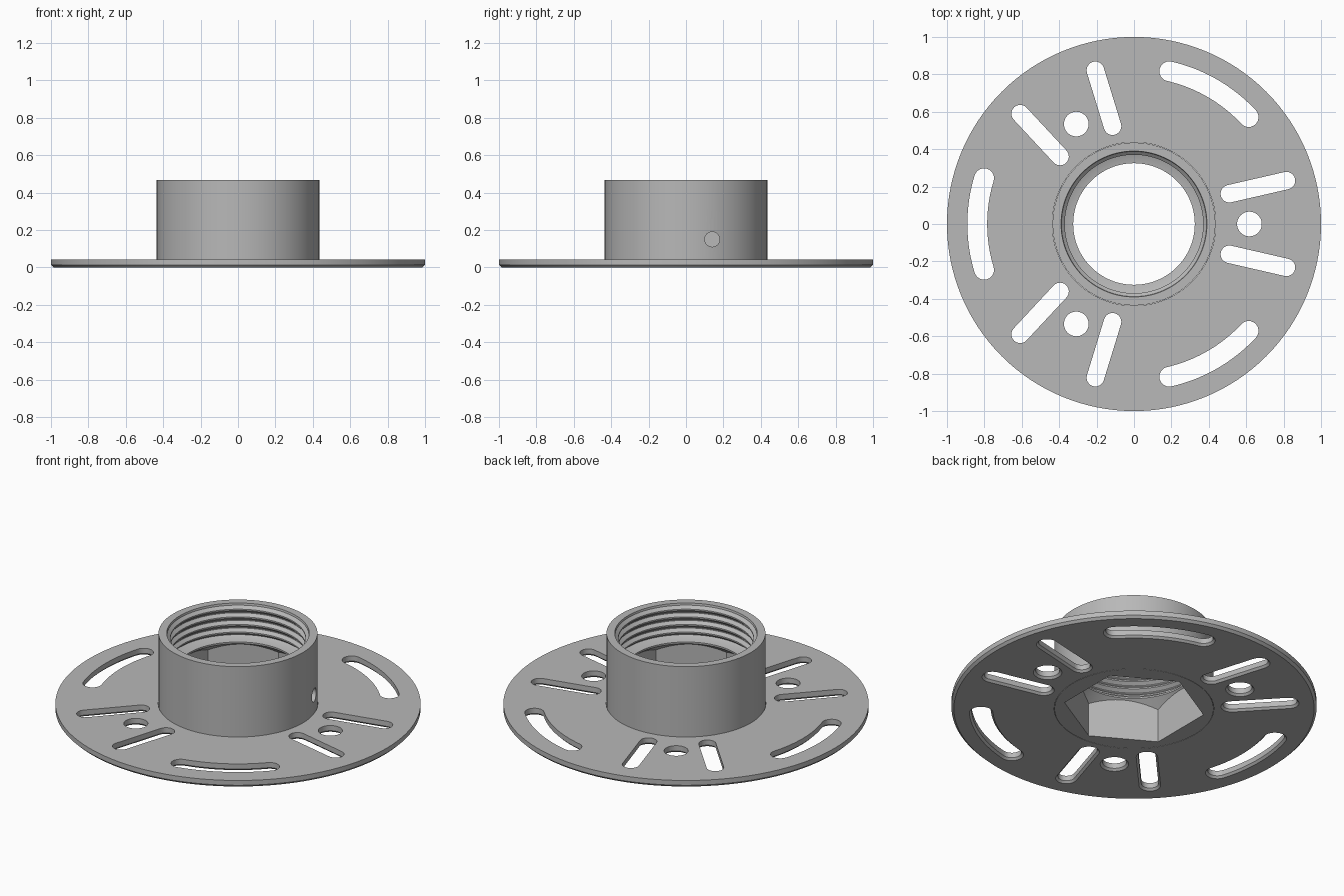
import bpy, bmesh
from math import sin, cos, pi, radians
from mathutils import Matrix

if "Cube" in bpy.data.objects:
    bpy.data.objects.remove(bpy.data.objects["Cube"])

metal = bpy.data.materials.new("grey_metal")
metal.use_nodes = True
metal.diffuse_color = (0.48, 0.48, 0.48, 1)
metal.node_tree.nodes["Principled BSDF"].inputs["Base Color"].default_value = metal.diffuse_color


def circle(r, z, n=128, start=0.0):
    return [(r * cos(start + 2 * pi * i / n), r * sin(start + 2 * pi * i / n), z) for i in range(n)]


def loft(bm, loops, tube=False, matrix=Matrix()):
    """Bridge equal loops in order; a tube joins its last loop to its first, otherwise ends are capped."""
    rings = [[bm.verts.new(matrix @ Matrix.Translation(p).translation) for p in loop] for loop in loops]
    n = len(rings[0])
    pairs = list(zip(rings, rings[1:])) + ([(rings[-1], rings[0])] if tube else [])
    for a, b in pairs:
        for i in range(n):
            bm.faces.new((a[i], a[(i + 1) % n], b[(i + 1) % n], b[i]))
    if not tube:
        bm.faces.new(rings[0])
        bm.faces.new(rings[-1])


def finish(bm, name):
    bmesh.ops.recalc_face_normals(bm, faces=bm.faces)
    mesh = bpy.data.meshes.new(name)
    bm.to_mesh(mesh)
    bm.free()
    obj = bpy.data.objects.new(name, mesh)
    obj.data.materials.append(metal)
    bpy.context.collection.objects.link(obj)
    return obj


def select(obj):
    bpy.ops.object.select_all(action="DESELECT")
    obj.select_set(True)
    bpy.context.view_layer.objects.active = obj


def boolean(obj, tool, operation="DIFFERENCE"):
    mod = obj.modifiers.new("cut", "BOOLEAN")
    mod.operation, mod.object, mod.solver = operation, tool, "EXACT"
    select(obj)
    bpy.ops.object.modifier_apply(modifier=mod.name)
    bpy.data.objects.remove(tool)


def slot_loop(path, w, z):
    """Outline of a round-ended slot of half width w; path holds (x, y, heading) points."""
    right = [(x + w * sin(a), y - w * cos(a), z) for x, y, a in path]
    left = [(x - w * sin(a), y + w * cos(a), z) for x, y, a in reversed(path)]

    def cap(point, first):
        x, y, a = point
        return [(x + w * cos(a + first + pi * k / 12), y + w * sin(a + first + pi * k / 12), z)
                for k in range(1, 12)]
    return right + cap(path[-1], -pi / 2) + left + cap(path[0], pi / 2)


# Flange disc with a chamfered lower rim
bm = bmesh.new()
profile = [(0.437, 0), (0.986, 0), (1, 0.014), (1, 0.043), (0.437, 0.043)]
loft(bm, [circle(r, z) for r, z in profile], tube=True)
flange = finish(bm, "flange")

# Openings, each flared at the underside and repeated three times
FLARE = [(-0.01, 0.022), (0.012, 0), (0.1, 0)]
bm = bmesh.new()
tilt = radians(13)
arc = [radians(180 + d) for d in range(-17, 18, 2)]
arc_path = [(0.838 * cos(a), 0.838 * sin(a), a + pi / 2) for a in arc]
for k in range(3):
    turn = Matrix.Rotation(k * 2 * pi / 3, 4, "Z")
    for side in (1, -1):
        path = [(0.51, side * 0.162, side * tilt), (0.815, side * 0.232, side * tilt)]
        loft(bm, [slot_loop(path, 0.047 + f, z) for z, f in FLARE], matrix=turn)
    loft(bm, [slot_loop(arc_path, 0.053 + f, z) for z, f in FLARE], matrix=turn)
    hole = Matrix.Translation((0.617, 0, 0))
    loft(bm, [circle(0.066 + f, z, 40) for z, f in FLARE], matrix=turn @ hole)
boolean(flange, finish(bm, "opening_cutter"))

# Collar with a threaded upper bore above an inner lip
PITCH, TOP = 0.046, 0.467
profile = [(0.15, 0), (0.435, 0), (0.435, TOP), (0.39, TOP)]
for k in range(4):
    z = TOP - 0.012 - k * PITCH
    profile += [(0.388, z), (0.37, z - 0.016), (0.37, z - 0.024), (0.388, z - 0.04)]
profile += [(0.375, 0.27), (0.325, 0.262), (0.325, 0.25), (0.15, 0.25)]
bm = bmesh.new()
loft(bm, [circle(r, z) for r, z in profile], tube=True)
collar = finish(bm, "threaded_collar")

# Hexagonal socket with a conical roof, cut from below
bm = bmesh.new()
loft(bm, [circle(0.386, z, 6, pi / 6) for z in (-0.05, 0.4)])
socket = finish(bm, "socket_cutter")
bm = bmesh.new()
loft(bm, [circle(r, z) for r, z in ((0.5, -0.1), (0.5, 0.1), (0.39, 0.2), (0.325, 0.252), (0.325, 0.3))])
boolean(socket, finish(bm, "socket_cone"), "INTERSECT")
boolean(collar, socket)

# Set screw hole through one wall
bm = bmesh.new()
across = Matrix.Translation((0.25, 0.14, 0.15)) @ Matrix.Rotation(pi / 2, 4, "Y")
loft(bm, [circle(0.04, z, 40) for z in (0, 0.3)], matrix=across)
boolean(collar, finish(bm, "screw_hole_cutter"))

for obj in (flange, collar):
    select(obj)
    bpy.ops.object.shade_smooth_by_angle(angle=radians(25))
